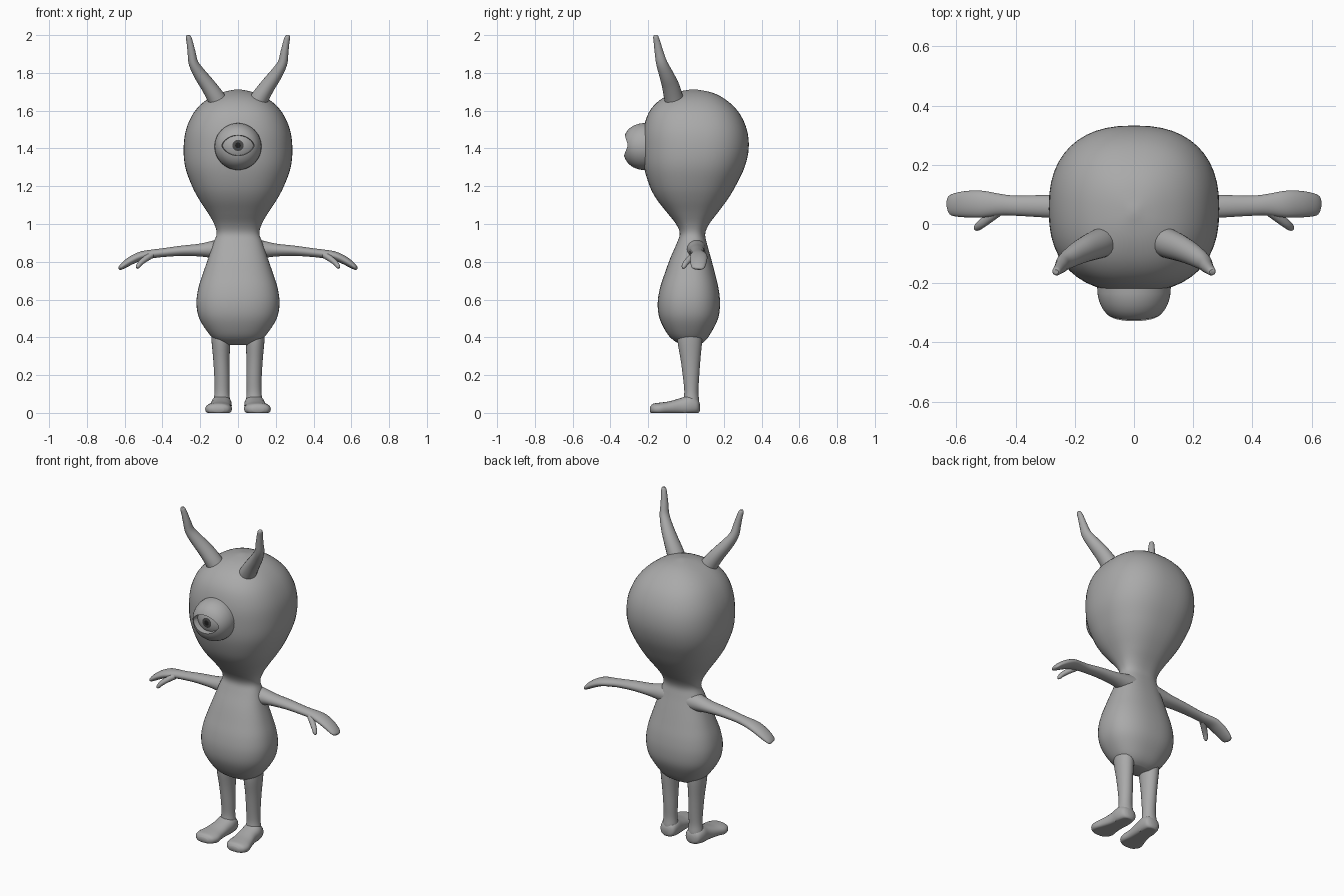
import bpy, bmesh, math
from mathutils import Vector, Matrix

if "Cube" in bpy.data.objects:
    bpy.data.objects.remove(bpy.data.objects["Cube"])


def material(name, value):
    m = bpy.data.materials.new(name)
    m.diffuse_color = (value, value, value, 1)
    m.use_nodes = True
    m.node_tree.nodes["Principled BSDF"].inputs["Base Color"].default_value = m.diffuse_color
    return m


SKIN = material("grey_skin", 0.4)
IRIS = material("dark_iris", 0.07)
PUPIL = material("black_pupil", 0.015)


def finish(name, bm, mats=(SKIN,), mirror=False, angle=50):
    bmesh.ops.recalc_face_normals(bm, faces=bm.faces)
    me = bpy.data.meshes.new(name)
    bm.to_mesh(me)
    bm.free()
    ob = bpy.data.objects.new(name, me)
    bpy.context.collection.objects.link(ob)
    for m in mats:
        me.materials.append(m)
    bpy.ops.object.select_all(action='DESELECT')
    ob.select_set(True)
    bpy.context.view_layer.objects.active = ob
    bpy.ops.object.shade_smooth_by_angle(angle=math.radians(angle))
    if mirror:
        ob.modifiers.new("mirror", 'MIRROR').use_mirror_merge = False
    return ob


def bridge(bm, rings):
    n = len(rings[0])
    for r, s in zip(rings, rings[1:]):
        for i in range(n):
            j = (i + 1) % n
            bm.faces.new((r[i], r[j], s[j], s[i]))


def spline(keys, steps):
    """Smooth curve through key tuples."""
    pts = [keys[0]] + list(keys) + [keys[-1]]
    out = []
    for p0, p1, p2, p3 in zip(pts, pts[1:], pts[2:], pts[3:]):
        for k in range(steps):
            t = k / steps
            out.append([0.5 * (2 * b + (c - a) * t + (2 * a - 5 * b + 4 * c - d) * t * t
                               + (3 * b - a - 3 * c + d) * t ** 3)
                        for a, b, c, d in zip(p0, p1, p2, p3)])
    out.append(list(keys[-1]))
    return out


def loft(name, keys, side, axis=None, power=2, n=24, steps=4, mirror=True, floor=False):
    """Skin of rounded sections; each key is x, y, z, half width, half height."""
    rows = spline(keys, steps)
    bm = bmesh.new()
    rings = []
    for k, (x, y, z, a, b) in enumerate(rows):
        nrm = axis
        if nrm is None:
            nrm = Vector(rows[min(k + 1, len(rows) - 1)][:3]) - Vector(rows[max(k - 1, 0)][:3])
        nrm = Vector(nrm).normalized()
        u = Vector(side)
        u = (u - nrm * u.dot(nrm)).normalized()
        v = nrm.cross(u)
        a, b = max(a, 0.002), max(b, 0.002)
        ring = []
        for i in range(n):
            c, s = math.cos(2 * math.pi * i / n), math.sin(2 * math.pi * i / n)
            p = Vector((x, y, z)) + u * a * math.copysign(abs(c) ** (2 / power), c) \
                + v * b * math.copysign(abs(s) ** (2 / power), s)
            if floor:
                p.z = max(p.z, 0)
            ring.append(bm.verts.new(p))
        rings.append(ring)
    bridge(bm, rings)
    bm.faces.new(rings[0])
    bm.faces.new(rings[-1])
    return finish(name, bm, mirror=mirror)


X, Y, Z = (1, 0, 0), (0, 1, 0), (0, 0, 1)

# Torso, neck and head: height, half width, front y, back y
outline = [
    (0.36, 0.08, -0.02, 0.07), (0.38, 0.115, -0.06, 0.10), (0.42, 0.155, -0.1, 0.13),
    (0.5, 0.205, -0.14, 0.17), (0.58, 0.22, -0.15, 0.18), (0.66, 0.21, -0.138, 0.172),
    (0.74, 0.185, -0.112, 0.153), (0.82, 0.157, -0.083, 0.132), (0.9, 0.13, -0.048, 0.11),
    (0.95, 0.113, -0.033, 0.102), (1.0, 0.126, -0.053, 0.123), (1.06, 0.16, -0.1, 0.168),
    (1.13, 0.206, -0.155, 0.22), (1.2, 0.243, -0.192, 0.262), (1.3, 0.279, -0.222, 0.31),
    (1.4, 0.288, -0.23, 0.332), (1.5, 0.275, -0.225, 0.322), (1.59, 0.234, -0.197, 0.28),
    (1.655, 0.17, -0.14, 0.215), (1.695, 0.09, -0.06, 0.14), (1.713, 0.01, 0.03, 0.05)]
loft("body_and_head", [(0, (f + b) / 2, z, w, (b - f) / 2) for z, w, f, b in outline],
     X, Z, power=2.4, n=48, mirror=False)

# Legs and feet
loft("leg", [(.088, .02, .46, .055, .065), (.09, .02, .38, .05, .065), (.088, .024, .28, .043, .052),
             (.085, .027, .18, .04, .042), (.085, .028, .11, .039, .037),
             (.086, .028, .06, .044, .042), (.086, .028, .02, .04, .038)], X, Z)
loft("foot", [(.085, .073, .03, .02, .02), (.085, .06, .035, .045, .04), (.088, .02, .04, .055, .053),
              (.09, -.03, .033, .055, .045), (.098, -.09, .025, .062, .036),
              (.103, -.14, .02, .071, .034), (.105, -.175, .02, .058, .028),
              (.105, -.19, .018, .03, .014)], X, (0, -1, 0), power=2.3, floor=True)

# Arms with mitten hands, and thumbs
loft("arm_and_hand", [(.06, .05, .865, .06, .06), (.13, .055, .865, .05, .047),
                      (.2, .058, .862, .043, .034), (.3, .06, .858, .038, .027),
                      (.4, .062, .848, .034, .023), (.45, .065, .842, .036, .023),
                      (.51, .067, .832, .045, .023), (.56, .067, .81, .045, .022),
                      (.6, .065, .785, .04, .018), (.622, .063, .768, .032, .012),
                      (.629, .062, .762, .015, .006)], Y)
loft("thumb", [(.46, .045, .835, .02, .018), (.49, .02, .815, .017, .016), (.515, .0, .795, .015, .014),
               (.53, -.012, .775, .012, .011), (.534, -.018, .766, .005, .005)], Y, n=16)

# Horns
loft("horn", [(.09, -.055, 1.62, .052, .052), (.12, -.067, 1.675, .047, .05),
              (.16, -.083, 1.735, .04, .045), (.2, -.104, 1.79, .034, .038),
              (.235, -.128, 1.85, .026, .03), (.246, -.143, 1.91, .021, .023),
              (.255, -.153, 1.96, .017, .018), (.262, -.16, 1.99, .014, .014),
              (.263, -.162, 2.0, .008, .008)], X, n=20)

# Eyelid: round dome whose surface narrows to an almond opening
EZ, R, N = 1.41, 0.125, 48


def dome(x, z):
    q = min(math.hypot(x, z) / R, 1)
    return -0.2 - 0.133 * (1 - q ** 2.5) ** 0.4


bm = bmesh.new()
rings = []
for blend, scale, depth in [(0, 1, -.14), (0, 1, None), (0, .985, None), (.08, 1, None), (.2, 1, None),
                            (.4, 1, None), (.6, 1, None), (.8, 1, None), (.93, 1, None),
                            (1, 1, None), (1, .96, -.28), (1, .94, -.22)]:
    ring = []
    for i in range(N):
        c, s = math.cos(2 * math.pi * i / N), math.sin(2 * math.pi * i / N)
        ax, az = .086 * c, .054 * s * abs(s) ** .3 + .006
        x = (R * c * (1 - blend) + ax * blend) * scale
        z = (R * s * (1 - blend) + az * blend) * scale
        ring.append(bm.verts.new((x, dome(x, z) if depth is None else depth, EZ + z)))
    rings.append(ring)
bridge(bm, rings)
finish("eyelid", bm)

# Eyeball with iris and pupil coloured by distance from its front pole
bm = bmesh.new()
bmesh.ops.create_uvsphere(bm, u_segments=32, v_segments=24, radius=1,
                          matrix=Matrix.Translation((0, -.2, EZ + .006))
                          @ Matrix.Diagonal((.115, .105, .115, 1))
                          @ Matrix.Rotation(math.pi / 2, 4, 'X'))
for f in bm.faces:
    p = f.calc_center_median()
    d = math.hypot(p.x, p.z - EZ - .006)
    if p.y < -.2 and d < .03:
        f.material_index = 2 if d < .015 else 1
finish("eyeball", bm, (SKIN, IRIS, PUPIL))
